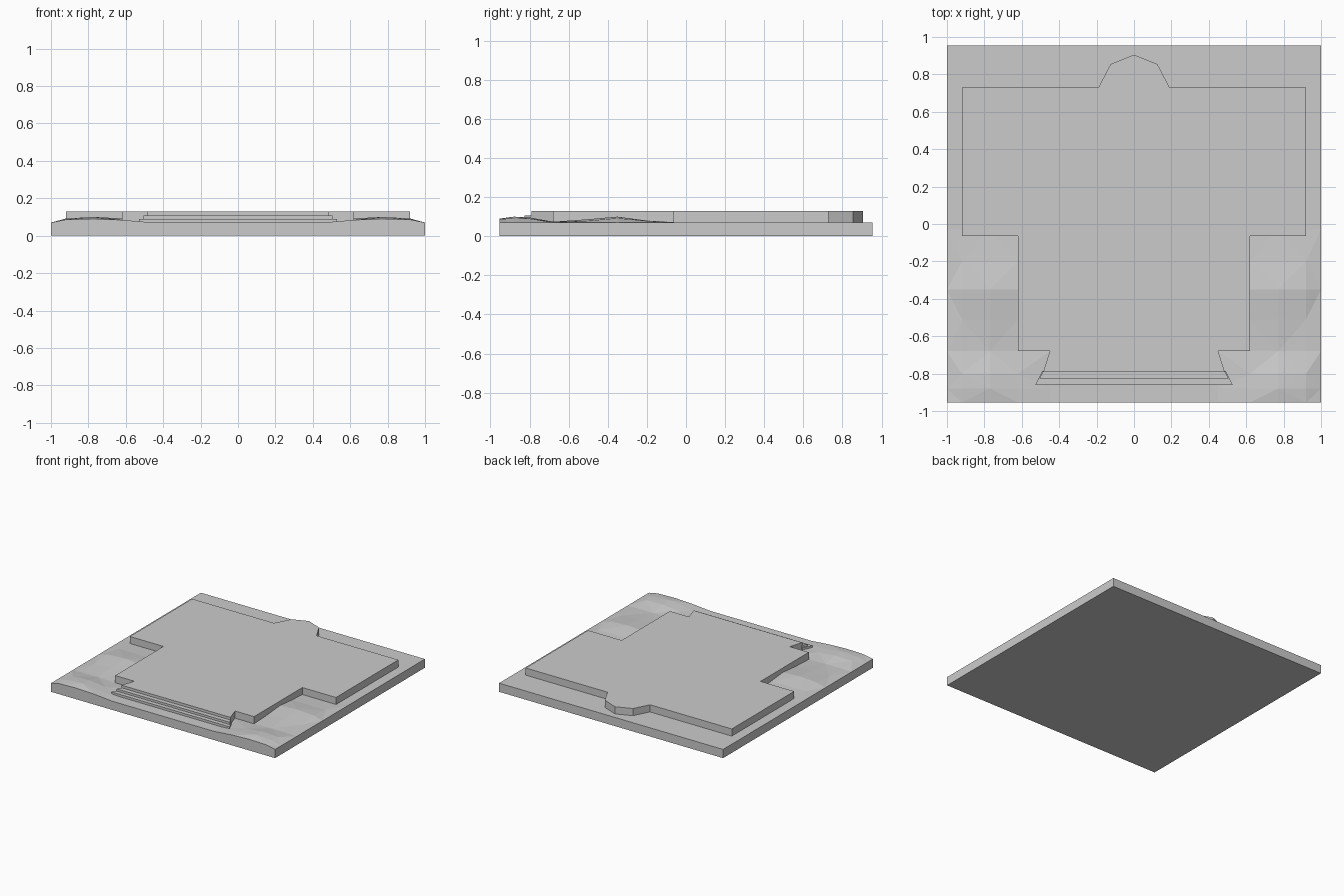
import bpy, bmesh

if "Cube" in bpy.data.objects:
    bpy.data.objects.remove(bpy.data.objects["Cube"])


def add_object(name, bm):
    bmesh.ops.recalc_face_normals(bm, faces=bm.faces)
    mesh = bpy.data.meshes.new(name)
    bm.to_mesh(mesh)
    bm.free()
    ob = bpy.data.objects.new(name, mesh)
    bpy.context.collection.objects.link(ob)
    return ob


def prism(name, half, z0, z1):
    """Extrude a symmetric outline given by its right half, back to front."""
    left = [(-x, y) for x, y in reversed(half) if x > 0]
    bm = bmesh.new()
    face = bm.faces.new([bm.verts.new((x, y, z0)) for x, y in half + left])
    top = bmesh.ops.extrude_face_region(bm, geom=[face], use_keep_orig=True)
    moved = [g for g in top["geom"] if isinstance(g, bmesh.types.BMVert)]
    bmesh.ops.translate(bm, verts=moved, vec=(0, 0, z1 - z0))
    return add_object(name, bm)


# Ground slab
prism("ground_slab", [(1, 0.955), (1, -0.955)], 0, 0.07)

# Raised floor with rear bay, side wings and the front landing
prism("raised_floor", [(0, 0.905), (0.125, 0.855), (0.19, 0.73), (0.92, 0.73),
                       (0.92, -0.065), (0.62, -0.065), (0.62, -0.68),
                       (0.45, -0.68), (0.485, -0.79)], 0.065, 0.128)

# Two lower entrance steps, flaring outward
for i, (back, half, front, z) in enumerate([(0.485, 0.505, -0.826, 0.107),
                                            (0.49, 0.528, -0.86, 0.089)]):
    prism(f"entrance_step_{i + 1}", [(back, -0.785), (half, front)], 0.065, z)

# Faceted earth mounds in the front corners: height above the slab in 1/1000
xs = [0.45, 0.62, 0.77, 0.92, 1.0]
ys = [-0.955, -0.88, -0.8, -0.68, -0.51, -0.35, -0.2, -0.03]
heights = [
    [0, 14, 20, 16, 0],
    [0, 14, 30, 22, 0],
    [0, 10, 26, 20, 0],
    [0, 0, 4, 4, 0],
    [0, 8, 16, 8, 0],
    [0, 22, 30, 22, 0],
    [0, 8, 10, 8, 0],
    [0, 0, 0, 0, 0],
]
for side, name in ((1, "earth_mound_right"), (-1, "earth_mound_left")):
    bm = bmesh.new()
    rows = [[bm.verts.new((side * x, y, 0.07 + h / 1000)) for x, h in zip(xs, hs)]
            for y, hs in zip(ys, heights)]
    for j in range(len(ys) - 1):
        for i in range(len(xs) - 1):
            a, b = rows[j][i], rows[j][i + 1]
            c, d = rows[j + 1][i + 1], rows[j + 1][i]
            # alternate the diagonals so facets fan around the peaks
            if (i + j) % 2:
                bm.faces.new((a, b, c))
                bm.faces.new((a, c, d))
            else:
                bm.faces.new((a, b, d))
                bm.faces.new((b, c, d))
    # front skirt closes the mound at the slab edge
    base = [bm.verts.new((side * x, ys[0], 0.07)) for x in xs[1:4]]
    bm.faces.new(rows[0] + base[::-1])
    ob = add_object(name, bm)
